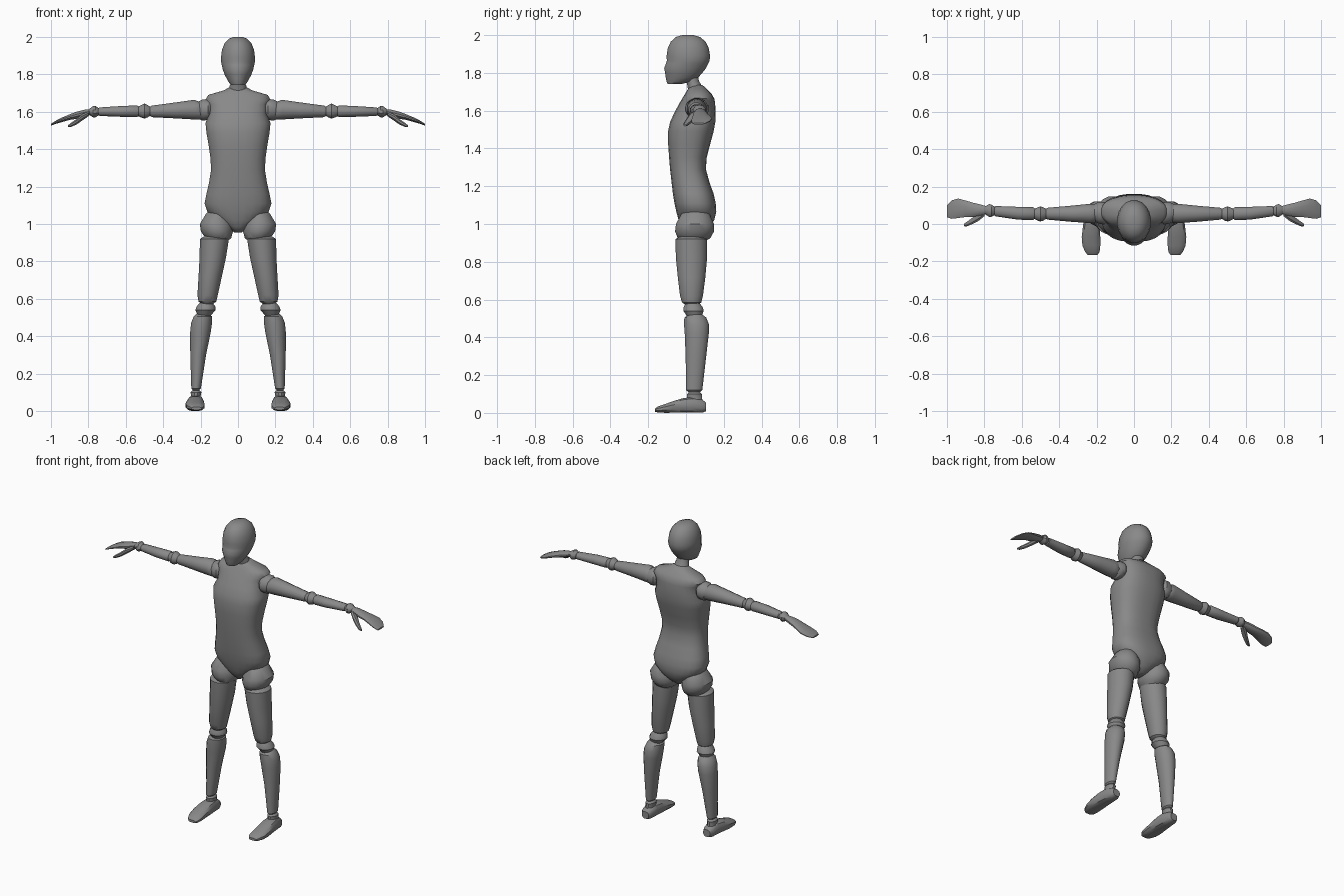
import bpy, bmesh, math

grey = bpy.data.materials.new("mannequin grey")
grey.diffuse_color = (0.25, 0.25, 0.25, 1)


def loft(name, rings, axis="z", sides=16, power=2.0, mirror=True, angle=35):
    """Skin rounded cross-sections. Ring: (t, a0, a1, b0, b1).
    Axis z: t=z, a=x, b=y. Axis x: t=x, a=y, b=z. Axis y: t=y, a=x, b=z."""
    bm = bmesh.new()
    loops = []
    for t, a0, a1, b0, b1 in rings:
        loop = []
        for i in range(sides):
            ang = 2 * math.pi * (i + 0.5) / sides
            c, s = math.cos(ang), math.sin(ang)
            a = (a0 + a1) / 2 + (a1 - a0) / 2 * math.copysign(abs(c) ** (2 / power), c)
            b = (b0 + b1) / 2 + (b1 - b0) / 2 * math.copysign(abs(s) ** (2 / power), s)
            co = {"z": (a, b, t), "x": (t, a, b), "y": (a, t, b)}[axis]
            loop.append(bm.verts.new(co))
        loops.append(loop)
    for p, q in zip(loops, loops[1:]):
        for i in range(sides):
            j = (i + 1) % sides
            bm.faces.new((p[i], p[j], q[j], q[i]))
    bm.faces.new(loops[0])
    bm.faces.new(loops[-1])
    bmesh.ops.recalc_face_normals(bm, faces=bm.faces)
    me = bpy.data.meshes.new(name)
    bm.to_mesh(me)
    bm.free()
    ob = bpy.data.objects.new(name, me)
    bpy.context.collection.objects.link(ob)
    me.materials.append(grey)
    bpy.ops.object.select_all(action="DESELECT")
    ob.select_set(True)
    bpy.context.view_layer.objects.active = ob
    bpy.ops.object.shade_smooth_by_angle(angle=math.radians(angle))
    if mirror:
        ob.modifiers.new("mirror", "MIRROR").use_mirror_merge = False
    return ob


def sym(rows):
    """(z, half width, y front, y back) -> ring"""
    return [(z, -h, h, f, b) for z, h, f, b in rows]


# Head, neck and torso
loft("head", sym([
    (2.0, .025, -.02, .04), (1.99, .05, -.055, .075), (1.965, .073, -.082, .105),
    (1.93, .087, -.098, .122), (1.89, .092, -.104, .129), (1.865, .091, -.103, .126),
    (1.85, .088, -.107, .12), (1.825, .082, -.117, .107), (1.80, .073, -.112, .088),
    (1.775, .06, -.108, .065), (1.755, .048, -.104, .035), (1.742, .035, -.098, -.02)]),
    sides=20, mirror=False, angle=50)
loft("neck", sym([
    (1.80, .038, -.01, .06), (1.755, .038, .0, .07), (1.74, .045, .005, .08),
    (1.68, .05, .015, .10)]), mirror=False)
loft("torso", sym([
    (1.735, .04, .03, .088), (1.715, .075, .01, .11), (1.69, .16, -.005, .135),
    (1.665, .175, -.02, .15), (1.64, .16, -.035, .155), (1.59, .155, -.062, .157),
    (1.54, .175, -.085, .156), (1.49, .17, -.096, .147), (1.42, .158, -.095, .128),
    (1.35, .148, -.09, .11), (1.29, .145, -.085, .106), (1.22, .156, -.077, .125),
    (1.16, .17, -.07, .147), (1.11, .18, -.062, .158), (1.065, .165, -.052, .161),
    (1.02, .115, -.04, .15), (.985, .06, -.025, .125), (.955, .02, .0, .09)]),
    sides=24, power=2.5, mirror=False, angle=50)

# Arms
loft("shoulder_joint", [
    (.13, .02, .09, 1.58, 1.65), (.16, -.005, .12, 1.555, 1.668),
    (.19, .0, .12, 1.55, 1.668), (.225, .02, .10, 1.57, 1.65)], "x", 12)
loft("upper_arm", [
    (.185, .02, .09, 1.565, 1.61), (.205, .005, .11, 1.556, 1.655),
    (.235, .003, .11, 1.557, 1.666), (.33, .01, .1, 1.563, 1.652),
    (.46, .022, .088, 1.57, 1.634), (.475, .03, .08, 1.58, 1.625)], "x", 12)
loft("elbow_joint", [
    (.465, .03, .08, 1.58, 1.625), (.485, .017, .09, 1.568, 1.638),
    (.50, .012, .095, 1.562, 1.645), (.515, .017, .09, 1.567, 1.638),
    (.54, .03, .08, 1.58, 1.625)], "x", 12)
loft("forearm", [
    (.525, .03, .08, 1.58, 1.625), (.54, .02, .091, 1.57, 1.635),
    (.62, .022, .093, 1.572, 1.632), (.74, .04, .097, 1.577, 1.624),
    (.75, .048, .09, 1.585, 1.616)], "x", 12)
loft("wrist_joint", [
    (.74, .05, .09, 1.585, 1.615), (.763, .036, .106, 1.57, 1.632),
    (.775, .036, .108, 1.57, 1.63), (.80, .055, .092, 1.587, 1.612)], "x", 10)
loft("hand", [
    (.785, .053, .095, 1.584, 1.615), (.82, .045, .105, 1.572, 1.612),
    (.86, .037, .115, 1.562, 1.602), (.90, .036, .127, 1.556, 1.587),
    (.94, .03, .138, 1.545, 1.57), (.975, .026, .128, 1.535, 1.552),
    (1.0, .035, .10, 1.526, 1.536)], "x", 12)
loft("thumb", [
    (.80, .04, .08, 1.575, 1.602), (.835, .012, .06, 1.55, 1.588),
    (.865, -.002, .034, 1.53, 1.562), (.895, -.014, .012, 1.517, 1.54),
    (.91, -.012, .0, 1.517, 1.527)], "x", 8)

# Legs
loft("hip_joint", [
    (1.075, .10, .15, .02, .09), (1.055, .05, .172, -.025, .125),
    (1.0, .025, .206, -.055, .15), (.96, .025, .2, -.06, .15),
    (.925, .035, .175, -.045, .13), (.895, .07, .14, .0, .08)], sides=16)
loft("thigh", [
    (.935, .075, .18, -.03, .085), (.92, .047, .205, -.058, .113),
    (.82, .063, .207, -.055, .113), (.72, .085, .212, -.045, .104),
    (.62, .107, .218, -.033, .091), (.585, .115, .212, -.022, .082),
    (.568, .14, .19, .0, .06)], sides=16)
loft("knee_joint", [
    (.585, .14, .2, .0, .07), (.56, .12, .222, -.014, .09),
    (.54, .118, .23, -.016, .096), (.515, .14, .218, .002, .085),
    (.49, .16, .215, .02, .08)], sides=12)
loft("shin", [
    (.522, .16, .22, .02, .085), (.505, .137, .238, -.01, .108),
    (.47, .138, .252, -.012, .122), (.42, .145, .257, -.008, .122),
    (.30, .17, .256, -.003, .108), (.12, .198, .25, .0, .087),
    (.108, .21, .24, .015, .072)], sides=16)
loft("ankle_joint", [
    (.115, .208, .24, .02, .07), (.10, .195, .255, .005, .085),
    (.085, .198, .252, .005, .085), (.06, .2, .255, .0, .09)], sides=12)
loft("foot", [
    (.106, .2, .25, .008, .055), (.085, .19, .262, .0, .072),
    (.03, .184, .269, .0, .085), (-.02, .181, .275, .0, .078),
    (-.07, .179, .281, .0, .062), (-.115, .179, .277, .0, .046),
    (-.15, .183, .262, .002, .034), (-.165, .195, .248, .006, .022)],
    "y", 12, 2.6)
